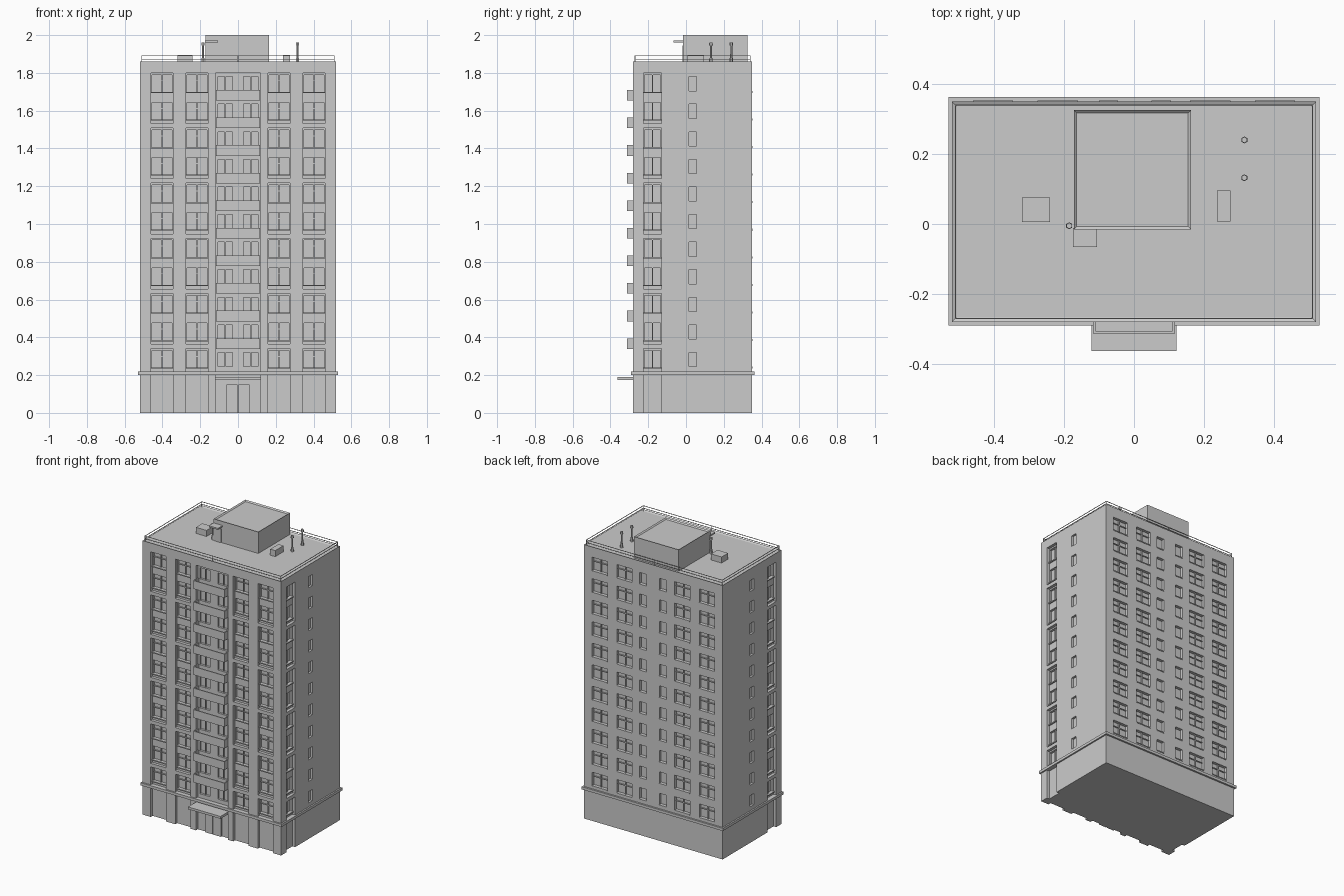
import bpy, bmesh
from mathutils import Matrix, Vector

if "Cube" in bpy.data.objects:
    bpy.data.objects.remove(bpy.data.objects["Cube"])


def make(name, boxes):
    """One object from boxes given as (x0, x1, y0, y1, z0, z1)."""
    bm = bmesh.new()
    for x0, x1, y0, y1, z0, z1 in boxes:
        mid = Vector(((x0 + x1) / 2, (y0 + y1) / 2, (z0 + z1) / 2))
        size = Matrix.Diagonal((x1 - x0, y1 - y0, z1 - z0, 1))
        bmesh.ops.create_cube(bm, size=1, matrix=Matrix.Translation(mid) @ size)
    return finish(name, bm)


def finish(name, bm):
    mesh = bpy.data.meshes.new(name)
    bm.to_mesh(mesh)
    bm.free()
    ob = bpy.data.objects.new(name, mesh)
    bpy.context.collection.objects.link(ob)
    return ob


def cut(target, boxes):
    """Carve boxes out of target and discard the cutter."""
    cutter = make("cutter", boxes)
    cutter.hide_render = True
    mod = target.modifiers.new("cut", 'BOOLEAN')
    mod.operation, mod.solver, mod.object = 'DIFFERENCE', 'EXACT', cutter
    bpy.context.view_layer.objects.active = target
    bpy.ops.object.modifier_apply(modifier=mod.name)
    bpy.data.objects.remove(cutter)


def inset_top(ob, rim, depth):
    """Sink the top face to leave a raised rim."""
    bm = bmesh.new()
    bm.from_mesh(ob.data)
    bm.normal_update()
    top = max(bm.faces, key=lambda f: f.calc_center_median().z)
    bmesh.ops.inset_region(bm, faces=[top], thickness=rim)
    bmesh.ops.translate(bm, verts=top.verts, vec=(0, 0, -depth))
    bm.to_mesh(ob.data)
    bm.free()


W, F, B, TOP = 0.52, -0.28, 0.35, 1.86       # half width, front, back, roof
FLOORS, PITCH, DEEP = 11, 0.146, 0.02
COLS = [(-0.46, -0.345), (-0.275, -0.16), (0.16, 0.275), (0.345, 0.46)]
SLITS = [(-0.10, -0.045), (0.05, 0.105)]     # narrow rear windows
SIDE = (-0.225, -0.13)

# Tower body
body = make("tower", [(-W, W, F, B, 0, TOP)])
inset_top(body, 0.018, 0.006)

# Two-storey bays, ground-floor bays and the central balcony bay
spans = [(1.80 - 2 * PITCH * k - 0.268, 1.80 - 2 * PITCH * k) for k in range(5)]
spans += [(0.21, 0.34), (-0.1, 0.21 - 0.005)]
bays = []
for z0, z1 in spans:
    bays += [(a, b, F - 0.1, F + DEEP, z0, z1) for a, b in COLS]
    for s in (-1, 1):
        x = sorted((s * (W - DEEP), s * (W + 0.1)))
        bays.append((*x, *SIDE, z0, z1))
bays += [(-0.12, 0.12, F - 0.1, F + DEEP, 0.21, 1.80),
         (-0.12, 0.12, F - 0.1, F + DEEP, -0.1, 0.205)]
cut(body, bays)

# Window openings, with their mullions and sills
holes, bars, sills = [], [], []
for i in range(FLOORS):
    t = 1.79 - PITCH * i
    b = t - 0.09
    y = F + DEEP
    for x0, x1 in COLS:
        m = (x0 + x1) / 2
        # front
        holes.append((x0 + .004, x1 - .004, y - 0.01, y + 0.015, b, t))
        bars += [(m - .003, m + .003, y + .006, y + .016, b, t),
                 (x0 + .004, x1 - .004, y + .008, y + .016, t - .034, t - .029)]
        sills.append((x0, x1, y - .008, y + .004, b - .007, b))
        # back
        holes.append((x0, x1, B - 0.02, B + 0.1, b, t))
        bars += [(m - .003, m + .003, B - .021, B - .011, b, t),
                 (x0, x1, B - .021, B - .013, t - .034, t - .029)]
        sills.append((x0, x1, B - .01, B + .003, b - .006, b))
    for x0, x1 in SLITS:
        holes.append((x0, x1, B - 0.02, B + 0.1, t - 0.085, t - 0.008))
        sills.append((x0, x1, B - .01, B + .003, t - .091, t - .085))
    # pair of windows behind each balcony
    for x0, x1 in ((-0.105, -0.03), (0.03, 0.105)):
        holes.append((x0, x1, y - 0.01, y + 0.015, t - 0.085, t - 0.01))
        m = (x0 + x1) / 2
        bars.append((m - .003, m + .003, y + .006, y + .016, t - .085, t - .01))
    # both sides: bay window and slit window
    for s in (-1, 1):
        def sx(a, c):
            return sorted((s * a, s * c))
        r = W - DEEP
        holes.append((*sx(r - .015, r + .01), SIDE[0] + .004, SIDE[1] - .004, b, t))
        m = sum(SIDE) / 2
        bars.append((*sx(r - .016, r - .006), m - .003, m + .003, b, t))
        sills.append((*sx(r - .004, r + .008), *SIDE, b - .007, b))
        holes.append((*sx(W - .015, W + .1), 0.015, 0.055, t - 0.085, t - 0.01))
cut(body, holes)
make("window_mullions", bars)
make("window_sills", sills)

# Belt course over the ground floor, entrance canopy and door
make("belt_course", [(-W - .01, W + .01, F - .01, B + .012, 0.20, 0.218)])
make("entrance_canopy", [(-0.122, 0.122, -0.362, F + 0.03, 0.174, 0.19)])
make("entrance_door", [(-0.06, -0.003, F + .01, F + .025, 0, 0.15),
                       (0.003, 0.06, F + .01, F + .025, 0, 0.15)])

# Balconies: slab, front panel, side panels
parts = []
for i in range(FLOORS - 1):
    z = 1.653 - PITCH * i
    y0, y1 = -0.312, F + DEEP + .004
    parts += [(-0.117, 0.117, y0, y1, z, z + .012),
              (-0.117, 0.117, y0, y0 + .007, z + .012, z + .056),
              (-0.117, -0.110, y0 + .007, y1, z + .012, z + .056),
              (0.110, 0.117, y0 + .007, y1, z + .012, z + .056)]
make("balconies", parts)

# Thin roof railing: two rails all round, with posts
rx, ry0, ry1, r = 0.51, F + 0.01, B - 0.01, 0.0015
rails = []
for z in (1.873, 1.89):
    rails += [(-rx, rx, y - r, y + r, z - r, z + r) for y in (ry0, ry1)]
    rails += [(x - r, x + r, ry0, ry1, z - r, z + r) for x in (-rx, rx)]
rails += [(x - r, x + r, y - r, y + r, 1.85, 1.89)
          for x in (-rx, 0, rx) for y in (ry0, ry1)]
make("roof_railing", rails)

# Roof penthouse with raised rim, its door hood, and plant boxes
house = make("penthouse", [(-0.172, 0.163, -0.015, 0.325, 1.85, 2.0)])
inset_top(house, 0.012, 0.008)
make("penthouse_hood", [(-0.174, -0.105, -0.065, -0.012, 1.962, 1.972)])
make("penthouse_door", [(-0.165, -0.115, -0.019, -0.01, 1.85, 1.945)])
make("roof_units", [(-0.32, -0.24, 0.005, 0.075, 1.85, 1.895),
                    (0.237, 0.275, 0.007, 0.095, 1.85, 1.895)])

# Six-sided vent pipes with flared foot and cap
bm = bmesh.new()
for x, y, k in ((0.315, 0.24, 1), (0.315, 0.132, 1), (-0.185, -0.005, 1)):
    for rad, z0, z1 in ((.010, 1.85, 1.88), (.006, 1.88, 1.945), (.010, 1.945, 1.962)):
        bmesh.ops.create_cone(bm, cap_ends=True, segments=6, radius1=rad,
                              radius2=rad * .85, depth=z1 - z0,
                              matrix=Matrix.Translation((x, y, (z0 + z1) / 2)))
finish("vent_pipes", bm)
